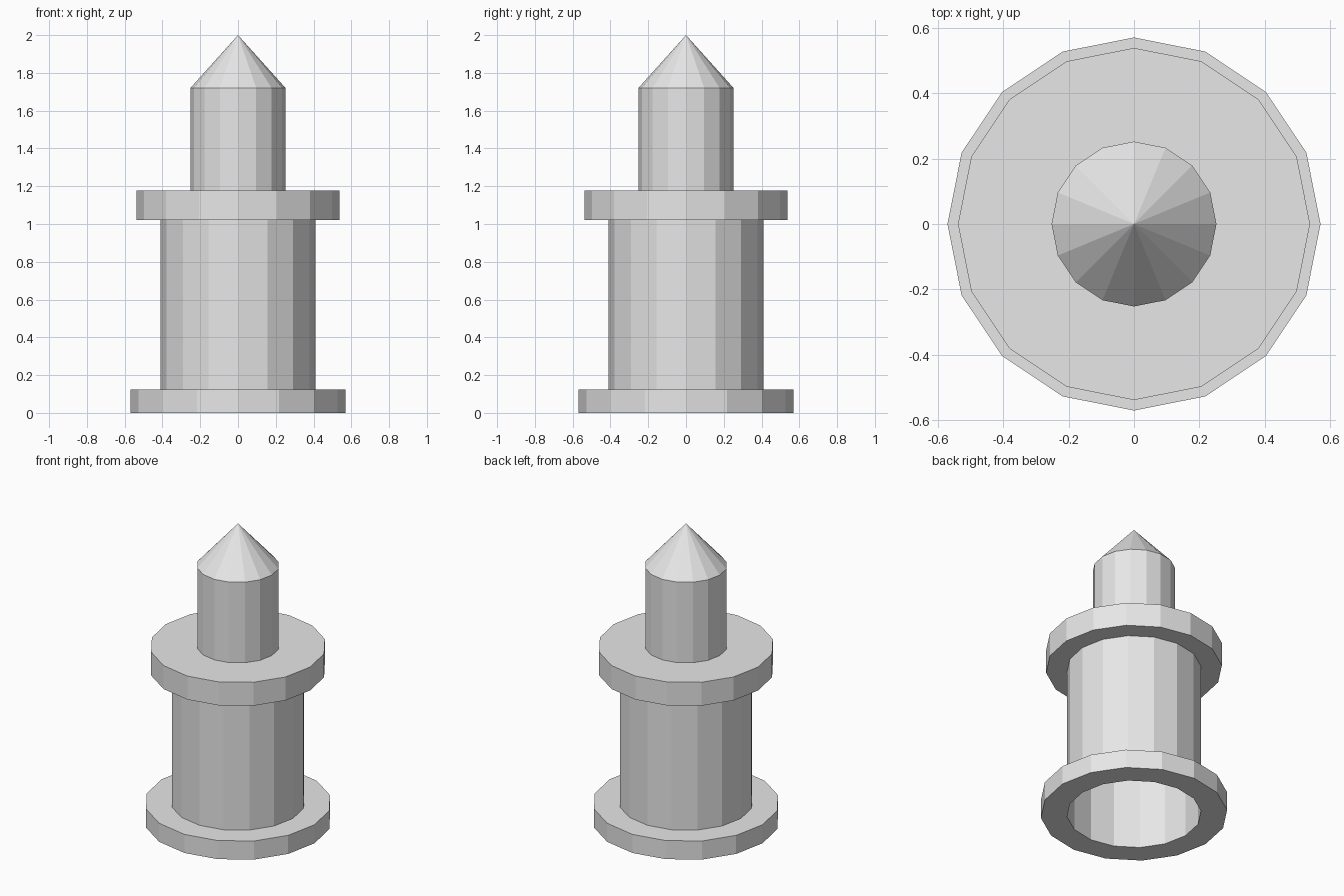
import bpy, bmesh, math

if "Cube" in bpy.data.objects:
    bpy.data.objects.remove(bpy.data.objects["Cube"])

SIDES = 16

grey = bpy.data.materials.new("light grey")
grey.diffuse_color = (0.8, 0.8, 0.8, 1)
grey.use_nodes = True
grey.node_tree.nodes["Principled BSDF"].inputs["Base Color"].default_value = grey.diffuse_color


def lathe(name, profile):
    """Spin a (radius, z) profile, listed bottom to top, into a flat-faced part."""
    bm = bmesh.new()
    rings = []
    for r, z in profile:
        if r == 0:
            rings.append([bm.verts.new((0, 0, z))] * SIDES)
        else:
            rings.append([bm.verts.new((r * math.cos(math.tau * i / SIDES),
                                        r * math.sin(math.tau * i / SIDES), z))
                          for i in range(SIDES)])
    for low, high in zip(rings, rings[1:]):
        for i in range(SIDES):
            j = (i + 1) % SIDES
            corners = [low[i], low[j], high[j], high[i]]
            bm.faces.new(list(dict.fromkeys(corners)))
    mesh = bpy.data.meshes.new(name)
    bm.to_mesh(mesh)
    bm.free()
    mesh.materials.append(grey)
    obj = bpy.data.objects.new(name, mesh)
    bpy.context.collection.objects.link(obj)
    return obj


# Foot ring, open in the middle
lathe("base_flange", [(0.41, 0), (0.57, 0), (0.57, 0.125), (0.41, 0.125)])
# Hollow main tube, open at the bottom
lathe("column", [(0.41, 0), (0.41, 1.02)])
# Upper ring that steps in to the pin
lathe("collar", [(0.41, 1.02), (0.538, 1.02), (0.538, 1.178), (0.252, 1.178)])
# Narrow pin and its pointed end
lathe("pin", [(0.252, 1.178), (0.252, 1.72)])
lathe("pin_tip", [(0.252, 1.72), (0, 2.0)])
